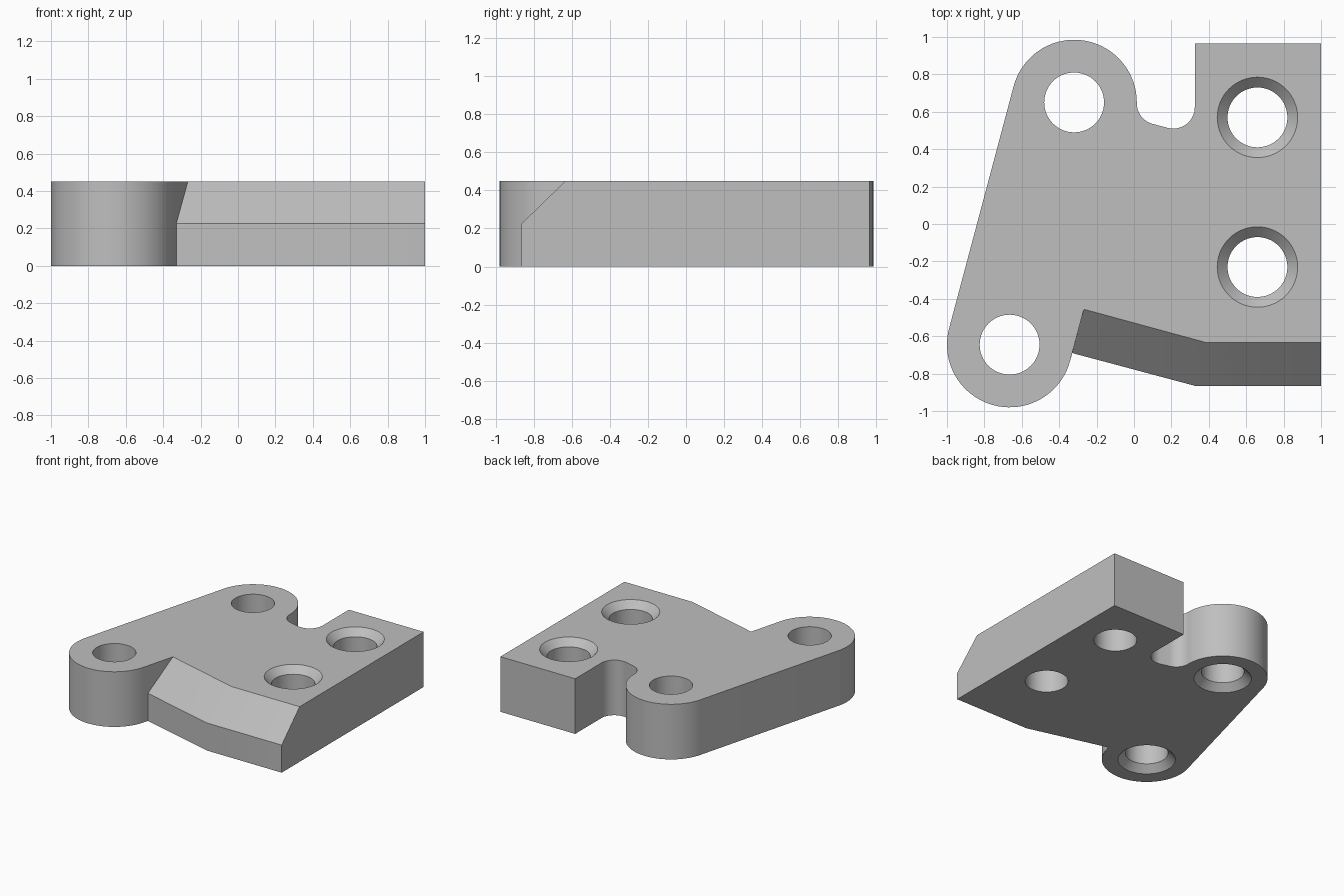
import bpy
import bmesh
from math import cos, sin, pi, radians
from mathutils import Vector

cube = bpy.data.objects.get("Cube")
if cube:
    bpy.data.objects.remove(cube, do_unlink=True)

HEIGHT = 0.45
ARM_LOW = Vector((-0.665, -0.645))
ARM_HIGH = Vector((-0.32, 0.65))
ARM_RADIUS = 0.335
HOLE_RADIUS, SINK_RADIUS, SINK_DEPTH = 0.16, 0.215, 0.055

grey = bpy.data.materials.new("plain_grey")
grey.use_nodes = True
grey.diffuse_color = (0.52, 0.52, 0.52, 1)
grey.node_tree.nodes["Principled BSDF"].inputs["Base Color"].default_value = grey.diffuse_color


def arc(center, radius, start, end, steps):
    """Points along an arc, angles in degrees."""
    angles = [radians(start + (end - start) * i / steps) for i in range(steps + 1)]
    return [Vector((center[0] + radius * cos(a), center[1] + radius * sin(a))) for a in angles]


def make_object(name, bm):
    bmesh.ops.recalc_face_normals(bm, faces=bm.faces)
    mesh = bpy.data.meshes.new(name)
    bm.to_mesh(mesh)
    bm.free()
    mesh.materials.append(grey)
    obj = bpy.data.objects.new(name, mesh)
    bpy.context.collection.objects.link(obj)
    return obj


def plate(name, low, high):
    """Closed block with a straight lower half and a possibly bevelled upper half."""
    bm = bmesh.new()
    rings = [[bm.verts.new((p.x, p.y, z)) for p in pts]
             for pts, z in ((low, 0), (low, HEIGHT / 2), (high, HEIGHT))]
    bm.faces.new(rings[0])
    bm.faces.new(rings[-1])
    count = len(low)
    for a, b in zip(rings, rings[1:]):
        for i in range(count):
            j = (i + 1) % count
            bm.faces.new((a[i], a[j], b[j], b[i]))
    # Merge the two halves of the straight walls
    bmesh.ops.recalc_face_normals(bm, faces=bm.faces)
    bmesh.ops.dissolve_limit(bm, angle_limit=radians(0.3), verts=bm.verts, edges=bm.edges)
    return make_object(name, bm)


def drill(body, center, sink_on_top):
    """Cut a countersunk through hole."""
    profile = [(SINK_RADIUS + 0.05, -0.05), (HOLE_RADIUS, SINK_DEPTH), (HOLE_RADIUS, HEIGHT + 0.1)]
    bm = bmesh.new()
    rings = []
    for r, z in profile:
        z = HEIGHT - z if sink_on_top else z
        rings.append([bm.verts.new((p.x, p.y, z)) for p in arc(center, r, 0, 360, 64)[:-1]])
    bm.faces.new(rings[0])
    bm.faces.new(rings[-1])
    for a, b in zip(rings, rings[1:]):
        for i in range(len(a)):
            bm.faces.new((a[i - 1], a[i], b[i], b[i - 1]))
    cutter = make_object("hole_cutter", bm)
    cutter.hide_render = True
    cut = body.modifiers.new("hole", 'BOOLEAN')
    cut.operation = 'DIFFERENCE'
    cut.solver = 'EXACT'
    cut.object = cutter
    bpy.context.view_layer.objects.active = body
    bpy.ops.object.modifier_apply(modifier=cut.name)
    bpy.data.objects.remove(cutter, do_unlink=True)


# Outline: front edge, right side, back recess with two fillets, then the slanted arm
front_low = [Vector(p) for p in ((-0.33, -0.69), (0.325, -0.865), (1, -0.865))]
front_high = [Vector(p) for p in ((-0.268, -0.456), (0.386, -0.634), (1, -0.634))]
rest = [Vector((1, 0.965)), Vector((0.325, 0.965))]
rest += arc((0.21, 0.625), 0.115, 0, -105, 16)
rest += arc((0.13, 0.646), 0.115, -105, -180, 12)
rest += arc(ARM_HIGH, ARM_RADIUS, 0, 165, 36)
rest += arc(ARM_LOW, ARM_RADIUS, 165, 345, 40)

bracket = plate("bracket_plate", front_low + rest, front_high + rest)

# Body holes are countersunk above, arm holes below
for center in ((0.66, 0.57), (0.66, -0.23)):
    drill(bracket, center, True)
for center in (ARM_LOW, ARM_HIGH):
    drill(bracket, center, False)

# Smooth the round walls, keep the edges sharp
bpy.ops.object.select_all(action='DESELECT')
bracket.select_set(True)
bpy.context.view_layer.objects.active = bracket
bpy.ops.object.shade_smooth_by_angle(angle=radians(25))
